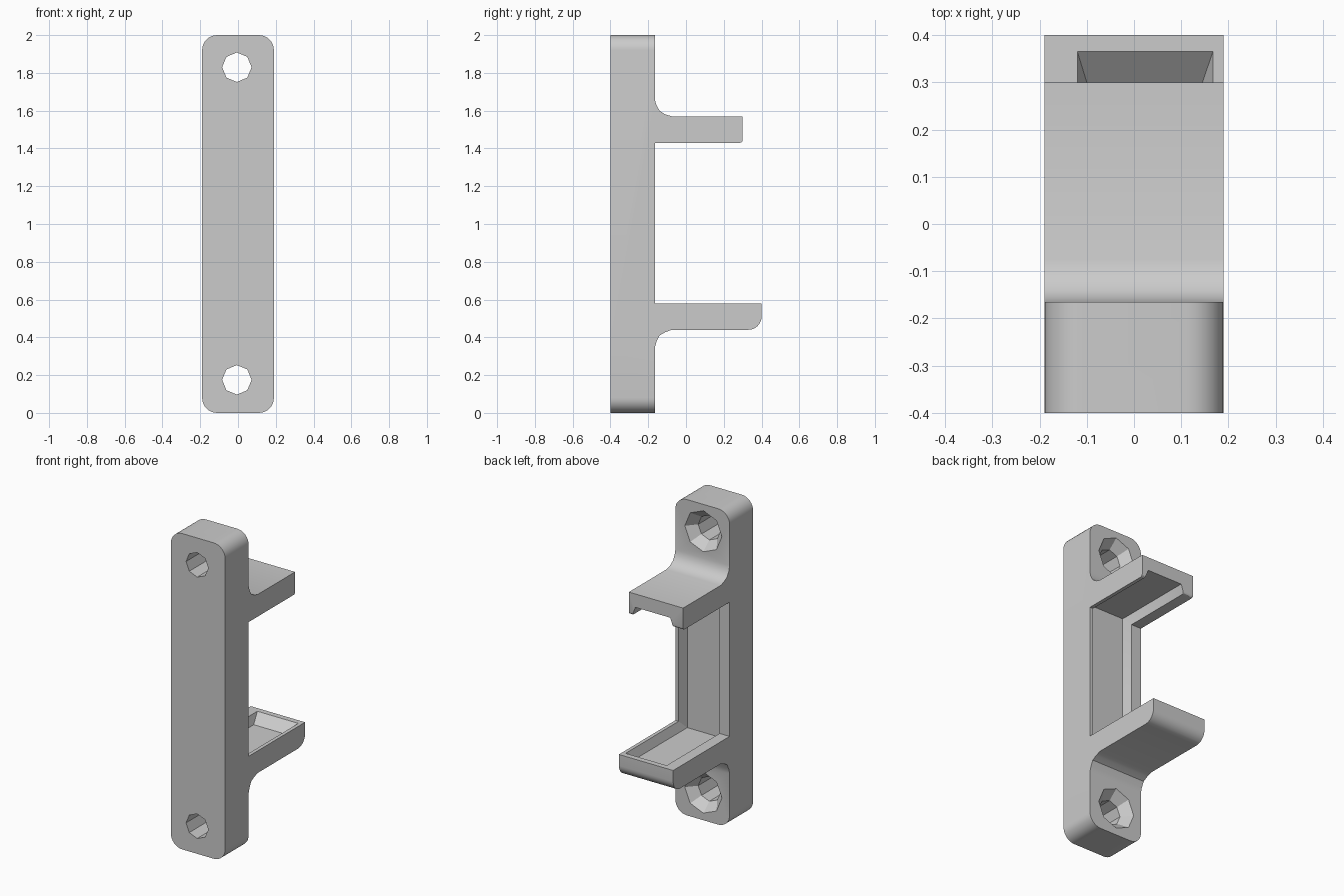
import bpy
import bmesh
from math import cos, sin, pi, radians

cube = bpy.data.objects.get("Cube")
if cube:
    bpy.data.objects.remove(cube, do_unlink=True)

HALF_W = 0.19
FRONT, BACK = -0.40, -0.165

grey = bpy.data.materials.new("matte grey")
grey.use_nodes = True
grey.diffuse_color = (0.6, 0.6, 0.6, 1)
grey.node_tree.nodes["Principled BSDF"].inputs["Base Color"].default_value = grey.diffuse_color


def add_object(name, bm):
    bmesh.ops.recalc_face_normals(bm, faces=bm.faces)
    mesh = bpy.data.meshes.new(name)
    bm.to_mesh(mesh)
    bm.free()
    mesh.materials.append(grey)
    obj = bpy.data.objects.new(name, mesh)
    bpy.context.collection.objects.link(obj)
    return obj


def loft(name, rings):
    """Skin equal-length point rings and cap both ends."""
    bm = bmesh.new()
    rows = [[bm.verts.new(p) for p in ring] for ring in rings]
    n = len(rows[0])
    for a, b in zip(rows, rows[1:]):
        for i in range(n):
            j = (i + 1) % n
            bm.faces.new((a[i], a[j], b[j], b[i]))
    bm.faces.new(rows[0][::-1])
    bm.faces.new(rows[-1])
    return add_object(name, bm)


def arc(cx, cy, r, start, end, steps=8):
    angles = [radians(start + (end - start) * i / steps) for i in range(steps + 1)]
    return [(cx + r * cos(a), cy + r * sin(a)) for a in angles]


def combine(target, tool, operation):
    mod = target.modifiers.new(operation.lower(), "BOOLEAN")
    mod.object = tool
    mod.operation = operation
    mod.solver = "EXACT"
    bpy.context.view_layer.update()
    result = bpy.data.meshes.new_from_object(
        target.evaluated_get(bpy.context.evaluated_depsgraph_get()))
    target.modifiers.clear()
    target.data = result
    bpy.data.objects.remove(tool, do_unlink=True)


# Side outline: back plate, two arms and their fillets
outline = [(FRONT, 0), (BACK, 0), (BACK, 0.345), (-0.157, 0.375), (-0.14, 0.41),
           (-0.11, 0.427), (-0.075, 0.44)]
outline += arc(0.33, 0.51, 0.07, -90, 0)
outline += [(0.40, 0.58), (BACK, 0.58), (BACK, 1.43)]
outline += arc(0.285, 1.445, 0.015, -90, 0, 3)
outline += [(0.30, 1.57), (-0.075, 1.57), (-0.11, 1.58), (-0.14, 1.60),
            (-0.157, 1.63), (BACK, 1.66), (BACK, 2), (FRONT, 2)]
bracket = loft("bracket", [[(x, y, z) for y, z in outline] for x in (-HALF_W, HALF_W)])

# Rounded ends of the plate
R = 0.08
corner = HALF_W - R
rounded = (arc(corner, R, R, -90, 0) + arc(corner, 2 - R, R, 0, 90)
           + arc(-corner, 2 - R, R, 90, 180) + arc(-corner, R, R, 180, 270))
combine(bracket, loft("rounded_blank", [[(x, y, z) for x, z in rounded] for y in (-0.6, 0.6)]),
        "INTERSECT")

# Tapered recess running along the upper arm, plate and lower arm
mouth = [(BACK, 0.58), (BACK, 1.43), (0.5, 1.43), (0.365, 0.58)]
floor = [(-0.22, 0.525), (-0.22, 1.485), (0.5, 1.485), (0.30, 0.525)]
bm = bmesh.new()
for points, sides in ((mouth, (-0.12, 0.167)), (floor, (-0.10, 0.145))):
    for x in sides:
        for y, z in points:
            bm.verts.new((x, y, z))
bmesh.ops.convex_hull(bm, input=bm.verts)
combine(bracket, add_object("recess_cutter", bm), "DIFFERENCE")

# Countersunk eight-sided screw holes
for z in (0.175, 1.83):
    rings = []
    for y, r in ((-0.5, 0.078), (-0.225, 0.078), (BACK, 0.13), (BACK + 0.012, 0.13)):
        rings.append([(-0.006 + r * cos(i * pi / 4), y, z + r * sin(i * pi / 4))
                      for i in range(8)])
    combine(bracket, loft("hole_cutter", rings), "DIFFERENCE")

bpy.ops.object.select_all(action="DESELECT")
bracket.select_set(True)
bpy.context.view_layer.objects.active = bracket
bpy.ops.object.shade_smooth_by_angle(angle=radians(30))
